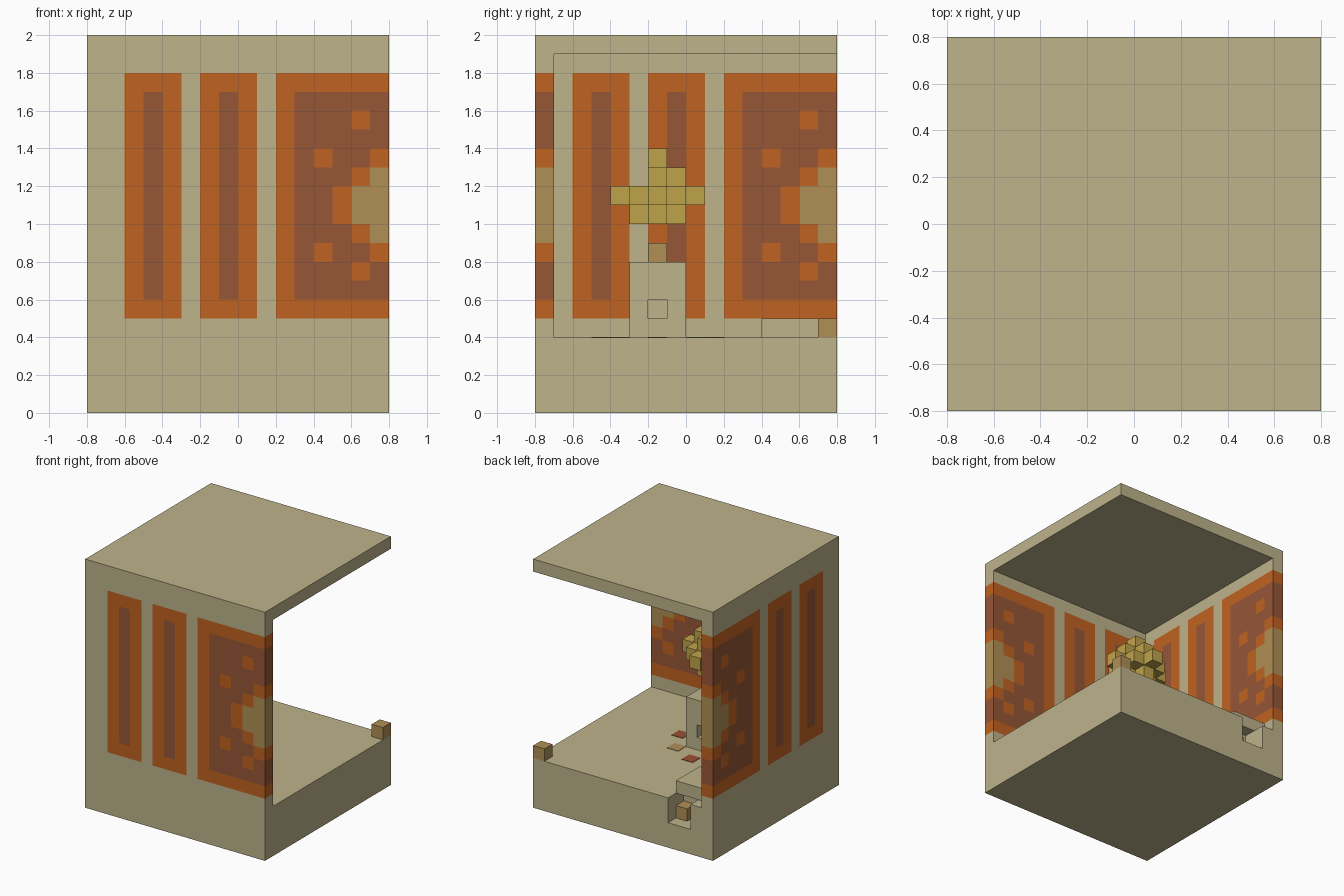
import bpy
import bmesh
from math import floor
from mathutils import Matrix, Vector

cube = bpy.data.objects.get("Cube")
if cube:
    bpy.data.objects.remove(cube, do_unlink=True)

U = 0.1  # block size


# Materials, one per flat colour
def make_material(name, hex_code):
    srgb = [int(hex_code[i:i + 2], 16) / 255 for i in (0, 2, 4)]
    col = [c / 12.92 if c <= 0.04045 else ((c + 0.055) / 1.055) ** 2.4 for c in srgb]
    mat = bpy.data.materials.new(name)
    mat.use_nodes = True
    mat.diffuse_color = (*col, 1)
    bsdf = mat.node_tree.nodes["Principled BSDF"]
    bsdf.inputs["Base Color"].default_value = (*col, 1)
    bsdf.inputs["Roughness"].default_value = 0.9
    return mat


sandstone = make_material("sandstone", "BDB38B")
orange = make_material("orange_paint", "C06221")
brown = make_material("brown_paint", "965636")
tan = make_material("tan", "B08F56")
yellow = make_material("yellow", "BFA34B")
clay = make_material("red_clay", "9B4F33")


# Helpers
def finish(name, bm, mats):
    bmesh.ops.recalc_face_normals(bm, faces=bm.faces)
    mesh = bpy.data.meshes.new(name)
    bm.to_mesh(mesh)
    bm.free()
    for m in mats:
        mesh.materials.append(m)
    obj = bpy.data.objects.new(name, mesh)
    bpy.context.collection.objects.link(obj)
    return obj


def add_box(bm, lo, hi):
    lo, hi = Vector(lo), Vector(hi)
    size = Matrix.Diagonal((*(hi - lo), 1))
    bmesh.ops.create_cube(bm, size=1, matrix=Matrix.Translation((lo + hi) / 2) @ size)


def box(name, lo, hi, mat):
    bm = bmesh.new()
    add_box(bm, lo, hi)
    return finish(name, bm, [mat])


def carve(obj, boxes):
    """Cut a set of boxes out of an object and bake the result."""
    bm = bmesh.new()
    for lo, hi in boxes:
        add_box(bm, lo, hi)
    cutter = finish("cutter", bm, list(obj.data.materials))
    cutter.hide_render = True
    mod = obj.modifiers.new("carve", 'BOOLEAN')
    mod.operation, mod.solver, mod.object = 'DIFFERENCE', 'EXACT', cutter
    graph = bpy.context.evaluated_depsgraph_get()
    baked = bpy.data.meshes.new_from_object(obj.evaluated_get(graph))
    obj.modifiers.clear()
    obj.data = baked
    bpy.data.objects.remove(cutter, do_unlink=True)


def block_cluster(name, cells, origin, mat):
    """Outer skin of a set of unit blocks, given by integer cells."""
    bm = bmesh.new()
    for cell in cells:
        for axis in range(3):
            for sign in (-1, 1):
                n = [0, 0, 0]
                n[axis] = sign
                if tuple(c + d for c, d in zip(cell, n)) in cells:
                    continue
                a, b = Vector((0, 0, 0)), Vector((0, 0, 0))
                a[(axis + 1) % 3] = b[(axis + 2) % 3] = 0.5
                mid = Vector(cell) + Vector(n) / 2
                quad = [mid + a + b, mid - a + b, mid - a - b, mid + a - b]
                quad = quad if sign > 0 else quad[::-1]
                bm.faces.new([bm.verts.new(q * U + Vector(origin)) for q in quad])
    bmesh.ops.remove_doubles(bm, verts=bm.verts, dist=0.001)
    return finish(name, bm, [mat])


# Wall painting: two framed stripes and one large panel running off the open end
PANEL = ["OOOOOO", "OBBBBB", "OBBBOB", "OBBBBB", "OBOBBO", "OBBBOT", "OBBOTT",
         "OBBOTT", "OBBBOT", "OBOBBO", "OBBBOB", "OBBBBB", "OOOOOO"]


def paint(u, z):
    col = min(floor(u / U + 0.001) + 8, 15)
    row = 17 - floor(z / U + 0.001)
    if not 0 <= row < len(PANEL):
        return 0
    if col >= 10:
        return "SOBT".index(PANEL[row][col - 10])
    if col in (2, 3, 4, 6, 7, 8):
        core = col in (3, 7) and 0 < row < len(PANEL) - 1
        return 2 if core else 1
    return 0


def wall(name, lo, hi, axis):
    bm = bmesh.new()
    add_box(bm, lo, hi)
    for ax, first, last in ((axis, -6, 7), (2, 5, 18)):
        normal = Vector((0, 0, 0))
        normal[ax] = 1
        for k in range(first, last + 1):
            geom = bm.verts[:] + bm.edges[:] + bm.faces[:]
            bmesh.ops.bisect_plane(bm, geom=geom, plane_co=normal * k * U, plane_no=normal)
    for f in bm.faces:
        c = f.calc_center_median()
        f.material_index = paint(c[axis], c.z)
    return finish(name, bm, [sandstone, orange, brown, tan])


# Shell: thick base, two walls, thin roof
base = box("base", (-0.8, -0.8, 0), (0.8, 0.8, 0.4), sandstone)
wall("front_wall", (-0.8, -0.8, 0.4), (0.8, -0.7, 1.9), 0)
wall("side_wall", (-0.8, -0.7, 0.4), (-0.7, 0.8, 1.9), 1)
box("roof", (-0.8, -0.8, 1.9), (0.8, 0.8, 2), sandstone)

# Back corner: alcove sunk in the base, with a slab over it and a small chest
carve(base, [((-0.6, 0.6, 0.2), (-0.4, 0.9, 0.5))])
box("corner_slab", (-0.7, 0.4, 0.4), (-0.4, 0.7, 0.5), sandstone)
box("alcove_block", (-0.5, 0.6, 0.2), (-0.4, 0.7, 0.3), tan)
box("corner_block", (0.7, 0.7, 0.4), (0.8, 0.8, 0.5), tan)

# Pedestal with a square recess in the middle of each side
C = -0.15
pedestal = box("pedestal", (C - 0.15, C - 0.15, 0.4), (C + 0.15, C + 0.15, 0.8), sandstone)
recesses = []
for dx, dy in ((1, 0), (-1, 0), (0, 1), (0, -1)):
    rx, ry = (0.1 if dx else 0.05), (0.1 if dy else 0.05)
    x, y = C + dx * 0.15, C + dy * 0.15
    recesses.append(((x - rx, y - ry, 0.5), (x + rx, y + ry, 0.6)))
carve(pedestal, recesses)
box("pedestal_knob", (C - 0.05, C - 0.05, 0.8), (C + 0.05, C + 0.05, 0.9), tan)

# Floating crystal: a diamond layer on a plus, topped by a stepped peak
cells = {(x, y, 1) for x in range(-2, 3) for y in range(-2, 3) if abs(x) + abs(y) <= 2}
cells |= {(x, y, 0) for x in range(-1, 2) for y in range(-1, 2) if abs(x) + abs(y) <= 1}
cells |= {(0, 0, 2), (1, 0, 2), (0, 1, 2), (0, 0, 3)}
block_cluster("floating_crystal", cells, (C, C, 1.05), yellow)

# Ring of floor tiles around the pedestal
for i in (-1, 0, 1):
    for j in (-1, 0, 1):
        if i or j:
            diagonal = i and j
            step = 0.2 if diagonal else 0.3
            x, y = C + i * step, C + j * step
            box("floor_tile", (x - 0.05, y - 0.05, 0.399), (x + 0.05, y + 0.05, 0.403),
                tan if diagonal else clay)
